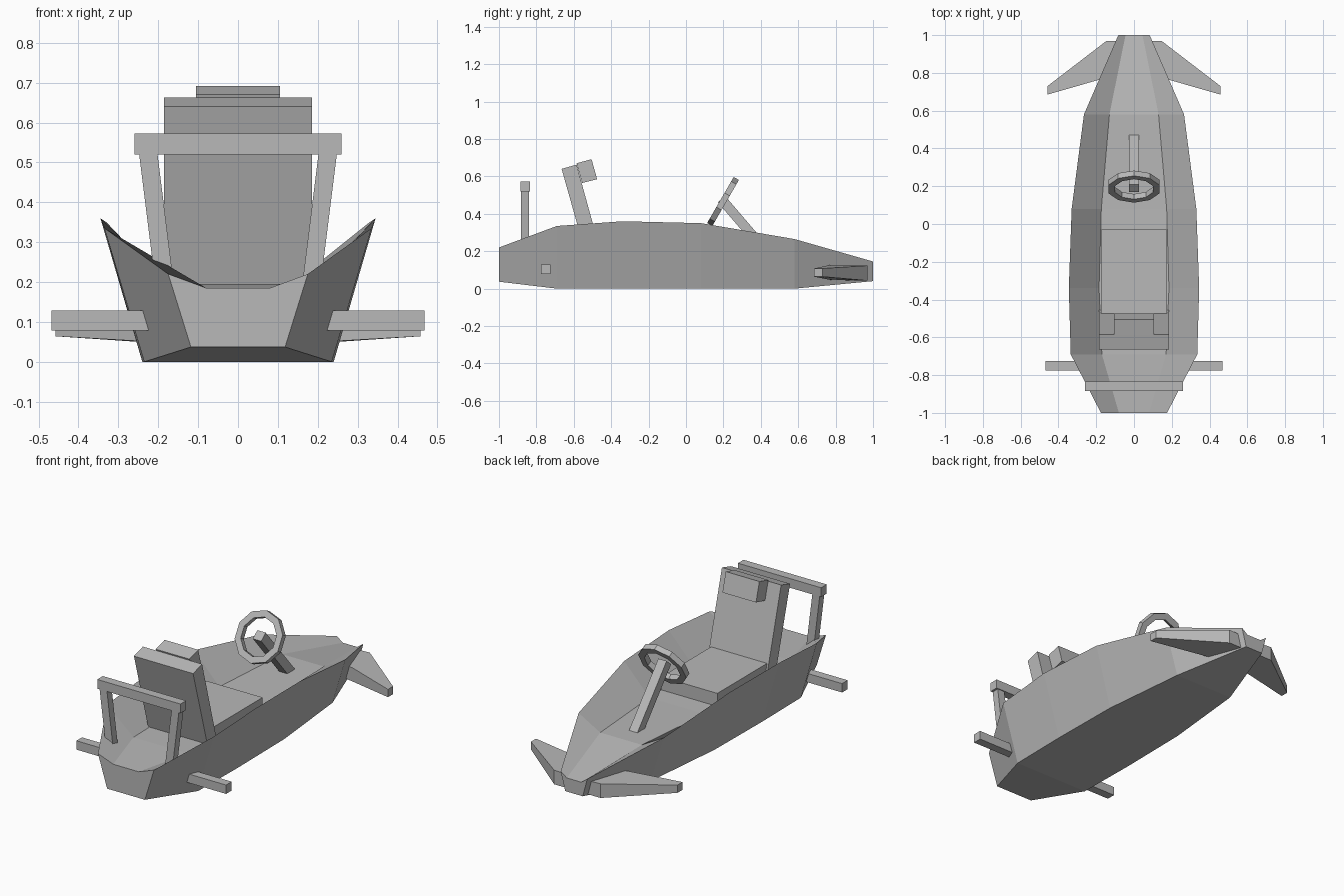
import bpy, bmesh, math
from mathutils import Vector, Matrix

cube = bpy.data.objects.get("Cube")
if cube:
    bpy.data.objects.remove(cube, do_unlink=True)

grey = bpy.data.materials.new("plain grey")
grey.use_nodes = True
COLOUR = (0.48, 0.48, 0.48, 1)
grey.diffuse_color = COLOUR
grey.node_tree.nodes["Principled BSDF"].inputs["Base Color"].default_value = COLOUR


def loft(name, rings, closed=False):
    """Skin a series of equal-length cross-sections; cap the ends unless closed."""
    bm = bmesh.new()
    loops = [[bm.verts.new(p) for p in ring] for ring in rings]
    n = len(loops[0])
    pairs = list(zip(loops, loops[1:]))
    if closed:
        pairs.append((loops[-1], loops[0]))
    else:
        bm.faces.new(loops[0])
        bm.faces.new(loops[-1])
    for a, b in pairs:
        for i in range(n):
            j = (i + 1) % n
            bm.faces.new((a[i], a[j], b[j], b[i]))
    bmesh.ops.recalc_face_normals(bm, faces=bm.faces)
    mesh = bpy.data.meshes.new(name)
    bm.to_mesh(mesh)
    bm.free()
    mesh.materials.append(grey)
    obj = bpy.data.objects.new(name, mesh)
    bpy.context.collection.objects.link(obj)
    return obj


def across(name, half, profile):
    """Extrude a (y, z) side profile across the width."""
    return loft(name, [[(x, y, z) for y, z in profile] for x in (-half, half)])


def rect(y0, y1, z0, z1):
    return [(y0, z0), (y1, z0), (y1, z1), (y0, z1)]


# Hull stations: y, bottom half-width, bottom z, rim half-width, rim z, floor half-width, floor z
stations = [
    (-1.0, 0.118, 0.037, 0.175, 0.22, 0.08, 0.185),
    (-0.69, 0.235, 0, 0.335, 0.335, 0.17, 0.195),
    (-0.34, 0.24, 0, 0.345, 0.36, 0.185, 0.19),
    (0.08, 0.235, 0, 0.33, 0.35, 0.173, 0.185),
    (0.58, 0.185, 0, 0.265, 0.265, 0.13, 0.19),
    (1.0, 0.055, 0.04, 0.083, 0.145, 0.045, 0.117),
]
rings = []
for y, bw, bz, rw, rz, fw, fz in stations:
    half = [(bw, bz), (rw, rz), (fw, fz)]
    outline = half + [(-x, z) for x, z in reversed(half)]
    rings.append([(x, y, z) for x, z in outline])
loft("hull", rings)

# Seat
across("seat_base", 0.175, rect(-0.5, -0.03, 0.17, 0.26))
across("seat_back", 0.185, [(-0.535, 0.18), (-0.452, 0.18), (-0.585, 0.663), (-0.665, 0.64)])
across("headrest", 0.105, [(-0.555, 0.565), (-0.475, 0.585), (-0.505, 0.692), (-0.585, 0.67)])

# Roll bar and rear axle
across("roll_bar", 0.26, rect(-0.885, -0.835, 0.52, 0.572))
across("rear_axle", 0.468, rect(-0.775, -0.725, 0.078, 0.128))

for side, s in (("left", 1), ("right", -1)):
    # Leaning roll bar posts
    loft(side + "_post", [
        [(s * (x + dx), y, z) for dx, y in
         ((-0.023, -0.882), (0.023, -0.882), (0.023, -0.84), (-0.023, -0.84))]
        for x, z in ((0.181, 0.17), (0.226, 0.53))])

    # Swept front wings, thinner at the tip
    plan = [(0.05, 0.97), (0.145, 0.97), (0.458, 0.73), (0.458, 0.685), (0.18, 0.765), (0.05, 0.795)]
    low = [0.043, 0.043, 0.064, 0.064, 0.048, 0.045]
    high = [0.12, 0.123, 0.108, 0.108, 0.125, 0.12]
    loft(side + "_front_wing",
         [[(s * x, y, z) for (x, y), z in zip(plan, heights)] for heights in (low, high)])

# Steering column
axis = Vector((0, 0.65, -0.76)).normalized()
top = Vector((0, 0.19, 0.478))
normal = axis.cross(Vector((1, 0, 0)))
H = 0.026
loft("steering_column", [
    [top + axis * d + Vector((a, 0, 0)) + normal * b
     for a, b in ((-H, -H), (H, -H), (H, H), (-H, H))]
    for d in (0, 0.42)])

# Ten-sided steering wheel with a square rim
tilt = Matrix.Rotation(math.radians(60), 3, 'X')
wheel = []
for k in range(10):
    t = math.tau * (k + 0.5) / 10
    wheel.append([Vector((0, 0.198, 0.466)) + tilt @ Vector((r * math.cos(t), r * math.sin(t), h))
                  for r, h in ((0.106, -0.016), (0.142, -0.016), (0.142, 0.016), (0.106, 0.016))])
loft("steering_wheel", wheel, closed=True)
